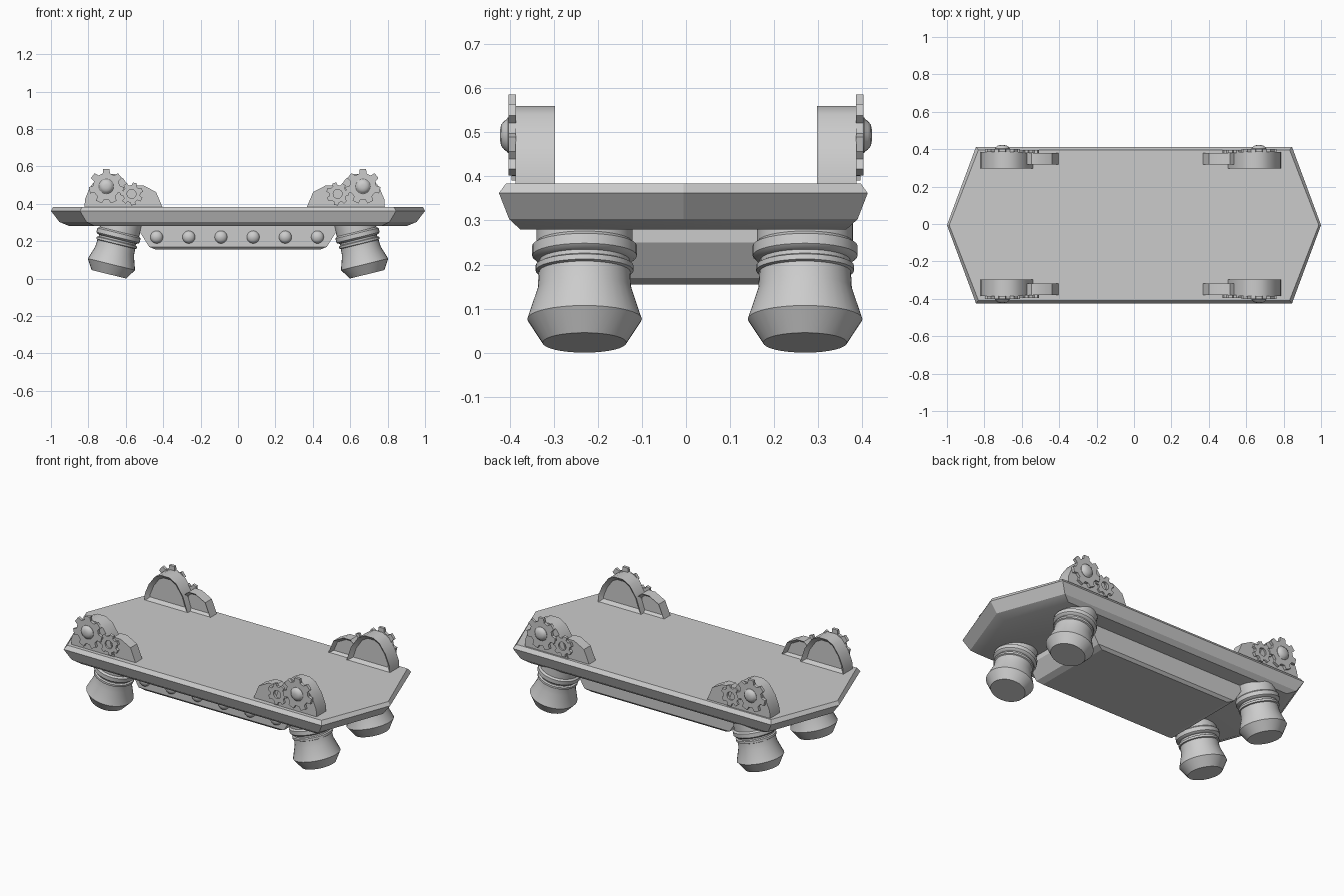
import bpy, bmesh
from math import sin, cos, pi, radians
from mathutils import Matrix, Vector

if "Cube" in bpy.data.objects:
    bpy.data.objects.remove(bpy.data.objects["Cube"])

CX = -0.018  # centre of the upper fittings


def finish(name, bm, angle=30):
    bmesh.ops.recalc_face_normals(bm, faces=bm.faces[:])
    me = bpy.data.meshes.new(name)
    bm.to_mesh(me)
    bm.free()
    ob = bpy.data.objects.new(name, me)
    bpy.context.collection.objects.link(ob)
    bpy.ops.object.select_all(action='DESELECT')
    ob.select_set(True)
    bpy.context.view_layer.objects.active = ob
    bpy.ops.object.shade_smooth_by_angle(angle=radians(angle))
    return ob


def loft(loops, caps=True, closed=False):
    """Skin a stack of equal-length point loops."""
    bm = bmesh.new()
    rings = [[bm.verts.new(p) for p in lp] for lp in loops]
    n = len(rings[0])
    pairs = list(zip(rings, rings[1:]))
    if closed:
        pairs.append((rings[-1], rings[0]))
    for a, b in pairs:
        for i in range(n):
            j = (i + 1) % n
            bm.faces.new((a[i], a[j], b[j], b[i]))
    if caps and not closed:
        bm.faces.new(rings[0])
        bm.faces.new(rings[-1])
    return bm


def lathe(name, profile, matrix, sides=32):
    loops = [[(r * cos(2 * pi * i / sides), r * sin(2 * pi * i / sides), h)
              for i in range(sides)] for r, h in profile]
    bm = loft(loops)
    bm.transform(matrix)
    return finish(name, bm)


def gear(name, x, z, r, teeth, hole, y0, y1, phase):
    outer, inner = [], []
    step = 2 * pi / teeth
    for t in range(teeth):
        for off, k in ((-.31, .76), (-.2, 1), (.2, 1), (.31, .76)):
            a = phase + (t + off) * step
            outer.append((x + r * k * cos(a), z + r * k * sin(a)))
            inner.append((x + hole * cos(a), z + hole * sin(a)))
    at = lambda pts, y: [(px, y, pz) for px, pz in pts]
    bm = loft([at(outer, y0), at(outer, y1), at(inner, y1), at(inner, y0)], closed=True)
    return finish(name, bm)


def bracket(name, pts, sx, y_in, y_out, rim):
    bm = loft([[(CX + sx * x, y, z) for x, z in pts] for y in (y_out, y_in)])
    bm.faces.ensure_lookup_table()
    # recessed panel on the inner side
    face = bm.faces[-1]
    bmesh.ops.recalc_face_normals(bm, faces=bm.faces[:])
    bmesh.ops.inset_region(bm, faces=[face], thickness=rim, use_even_offset=True)
    d = 0.02 if y_out > 0 else -0.02
    bmesh.ops.translate(bm, verts=face.verts[:], vec=(0, d, 0))
    return finish(name, bm)


# Deck: six-sided slab with chamfered rim (z, tip x, corner x, half width)
layers = [(.28, .90, .765, .37), (.303, .955, .81, .395),
          (.362, 1, .845, .418), (.384, .988, .832, .402)]
deck = [[(sx, y - .006, z) for sx, y in
         ((t, 0), (c, w), (-c, w), (-t, 0), (-c, -w), (c, -w))] for z, t, c, w in layers]
finish("deck", loft(deck), 25)

# Tapered underside box (z, half length, front y, back y)
box = [[(-x, f, z), (x, f, z), (x, b, z), (-x, b, z)] for z, x, f, b in
       ((.155, .44, -.235, .255), (.17, .475, -.25, .27), (.25, .525, -.25, .27), (.29, .525, -.25, .27))]
finish("underside_box", loft(box), 20)

# Row of rivets along the front of the box
dome = [(cos(a), sin(a)) for a in (0, .4, .8, 1.2, 1.5)]
for i in range(6):
    m = Matrix.Translation((-.435 + .172 * i, -.25, .222)) @ Matrix.Rotation(pi / 2, 4, 'X')
    lathe("box_rivet", [(.034, -.01)] + [(.034 * r, .024 * h) for r, h in dome], m, 20)

# Splayed legs with collars
leg = [(.095, 0), (.13, .055), (.106, .128), (.104, .165), (.111, .168), (.111, .18),
       (.102, .184), (.102, .193), (.112, .196), (.119, .203), (.119, .226), (.109, .234), (.109, .31)]
for sx in (-1, 1):
    for y in (-.23, .27):
        m = Matrix.Translation((sx * .69, y, .023)) @ Matrix.Rotation(-sx * radians(13.8), 4, 'Y')
        lathe("leg", leg, m)

# Corner fittings: two arched brackets, two gears and a hub each
big = [(.803, .38), (.80, .425), (.775, .485), (.735, .54), (.695, .56),
       (.64, .56), (.595, .535), (.55, .47), (.52, .38)]
small = [(.56, .38), (.56, .47), (.53, .497), (.485, .497), (.42, .463), (.385, .38)]
hub = [(.04, 0), (.04, .016), (.037, .018), (.033, .024), (.024, .031), (.01, .034)]
for sx in (-1, 1):
    for sy in (-1, 1):
        bracket("large_bracket", big, sx, sy * .297, sy * .386, .022)
        bracket("small_bracket", small, sx, sy * .318, sy * .38, .016)
        gear("large_gear", CX + sx * .686, .493, .094, 7, .03, sy * .385, sy * .402, pi / 2)
        gear("small_gear", CX + sx * .551, .453, .062, 7, .024, sy * .379, sy * .396, pi / 2 + .3 * sx)
        m = Matrix.Translation((CX + sx * .686, sy * .388, .493)) @ Matrix.Rotation(-sy * pi / 2, 4, 'X')
        lathe("gear_hub", hub, m, 20)
